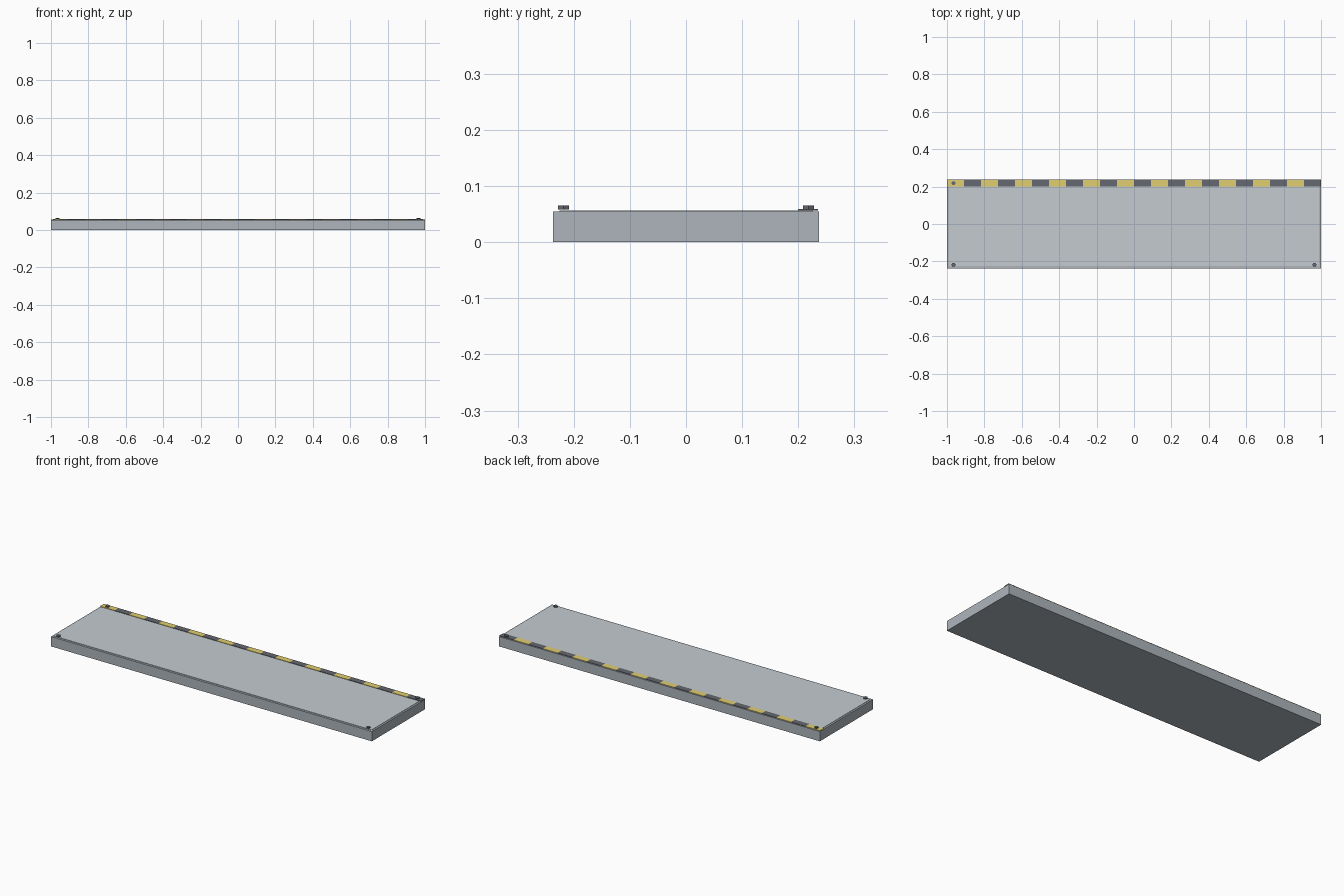
import bpy, math

if "Cube" in bpy.data.objects:
    bpy.data.objects.remove(bpy.data.objects["Cube"])


def material(name, rgb):
    m = bpy.data.materials.new(name)
    m.diffuse_color = (*rgb, 1)
    m.use_nodes = True
    m.node_tree.nodes["Principled BSDF"].inputs["Base Color"].default_value = m.diffuse_color
    return m


def box(name, x0, x1, y0, y1, z0, z1, mat=None):
    bpy.ops.mesh.primitive_cube_add(
        size=1, location=((x0 + x1) / 2, (y0 + y1) / 2, (z0 + z1) / 2))
    o = bpy.context.object
    o.name = name
    o.scale = (x1 - x0, y1 - y0, z1 - z0)
    bpy.ops.object.transform_apply(location=False, rotation=False, scale=True)
    if mat:
        o.data.materials.append(mat)
    return o


steel = material("steel", (0.42, 0.46, 0.50))
plate = material("plate", (0.55, 0.60, 0.63))
dark = material("dark", (0.13, 0.14, 0.16))
yellow = material("yellow", (0.75, 0.62, 0.16))

# Slab and the thin walking plate set in from its edges
box("platform_slab", -1, 1, -0.237, 0.237, 0, 0.055, steel)
box("top_plate", -0.99, 0.99, -0.225, 0.225, 0.055, 0.057, plate)

# Hazard strip along the back edge: alternating yellow and dark blocks
n = 22
w = 2 / n
for i in range(n):
    box("hazard_block", -1 + i * w, -1 + (i + 1) * w, 0.2, 0.235,
        0.057, 0.0595, dark if i % 2 else yellow)

# Hexagonal bolt heads at the corners
for sx in (-1, 1):
    for sy in (-1, 1):
        bpy.ops.mesh.primitive_cylinder_add(
            vertices=6, radius=0.0115, depth=0.007,
            location=(sx * 0.965, sy * 0.2185, 0.062), rotation=(0, 0, math.pi / 6))
        bolt = bpy.context.object
        bolt.name = "corner_bolt"
        bolt.data.materials.append(dark)
